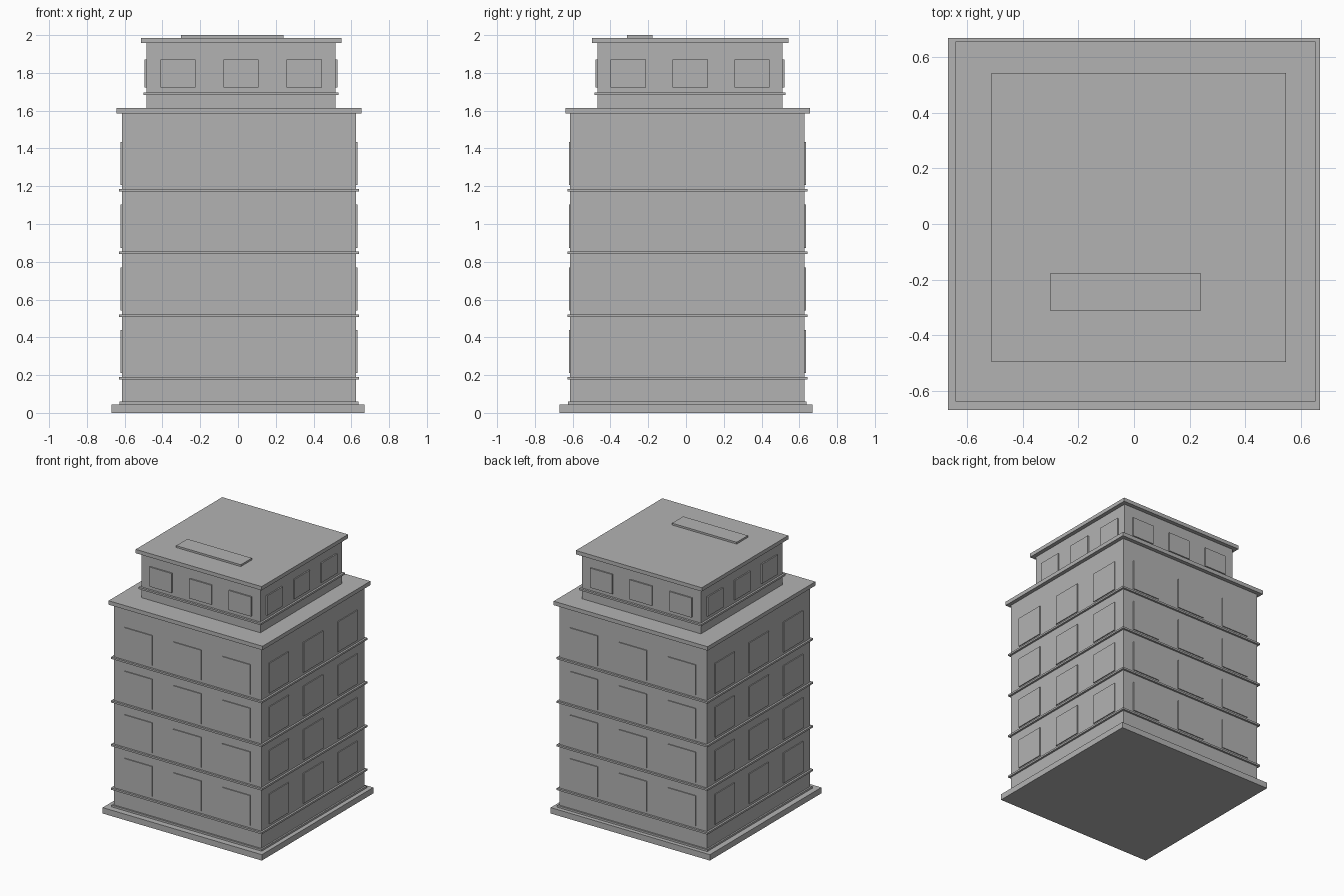
import bpy

# Remove the default cube
cube = bpy.data.objects.get("Cube")
if cube:
    bpy.data.objects.remove(cube, do_unlink=True)

# Single stone grey
GREY = (0.45, 0.45, 0.45, 1.0)
stone = bpy.data.materials.new("stone_grey")
stone.use_nodes = True
stone.diffuse_color = GREY
bsdf = next(n for n in stone.node_tree.nodes if n.type == 'BSDF_PRINCIPLED')
bsdf.inputs["Base Color"].default_value = GREY


def box(name, centre, half, z0, z1):
    """Flat-sided box from a plan centre, plan half sizes and a height range."""
    bpy.ops.mesh.primitive_cube_add(size=2, location=(*centre, (z0 + z1) / 2))
    ob = bpy.context.object
    ob.name = name
    ob.scale = (half[0], half[1], (z1 - z0) / 2)
    bpy.ops.object.transform_apply(location=False, rotation=False, scale=True)
    ob.data.materials.append(stone)
    return ob


def windows(name, centre, half, spacing, width, z0, z1, depth):
    """Three raised window plates on each of the four walls."""
    cx, cy = centre
    inset = 0.01
    mid, thick = (depth - inset) / 2, (depth + inset) / 2
    for i in (-1, 0, 1):
        for side, word in ((-1, "front"), (1, "back")):
            box(f"{name}_{word}_window", (cx + i * spacing[0], cy + side * (half[1] + mid)),
                (width / 2, thick), z0, z1)
        for side, word in ((-1, "right"), (1, "left")):
            box(f"{name}_{word}_window", (cx + side * (half[0] + mid), cy + i * spacing[1]),
                (thick, width / 2), z0, z1)


# Ground slab and plinth
box("ground_slab", (0, 0), (0.67, 0.67), 0, 0.045)
MAIN = (0.005, 0.007)
box("plinth", MAIN, (0.632, 0.632), 0.045, 0.059)

# Main block with its cornice
WALL = (0.62, 0.62)
box("main_walls", MAIN, WALL, 0.045, 1.6)
box("main_cornice", (0.006, 0.009), (0.648, 0.648), 1.585, 1.615)

# Four storeys: string course and windows
for floor in range(4):
    z = 0.176 + floor * 0.332
    box("string_course", MAIN, (0.635, 0.635), z, z + 0.014)
    windows(f"storey_{floor + 1}", MAIN, WALL, (0.412, 0.412), 0.234,
            z + 0.034, z + 0.263, 0.007)

# Penthouse set back on top
TOP = (0.016, 0.022)
TOP_WALL = (0.5, 0.49)
box("penthouse_walls", TOP, TOP_WALL, 1.6, 1.97)
box("penthouse_string_course", TOP, (0.515, 0.506), 1.683, 1.697)
windows("penthouse", TOP, TOP_WALL, (0.334, 0.327), 0.187, 1.723, 1.872, 0.01)

# Roof slab and hatch
box("roof_slab", (0.017, 0.023), (0.53, 0.52), 1.957, 1.986)
box("roof_hatch", (-0.03, -0.245), (0.272, 0.067), 1.975, 2.0)
